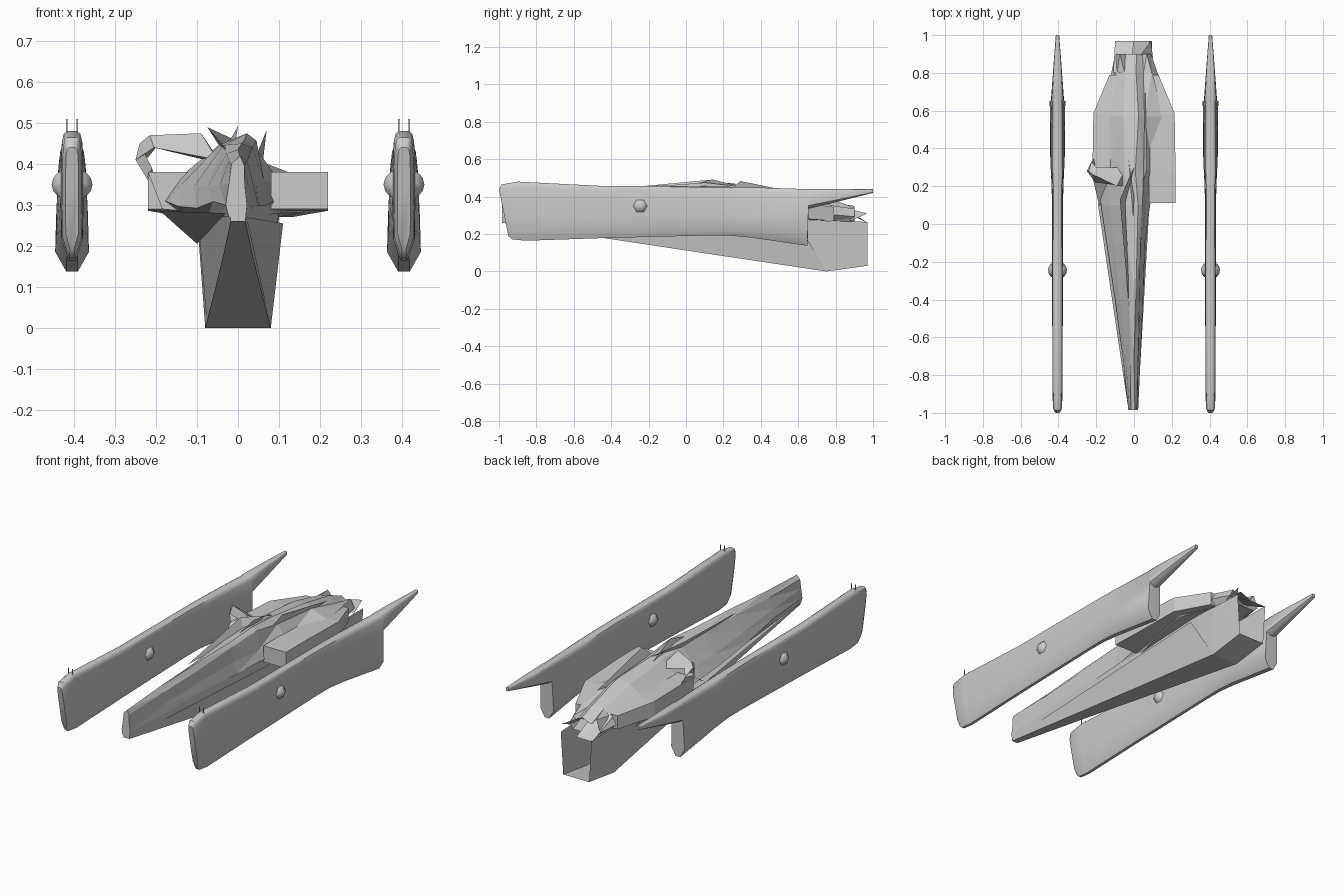
import bpy, bmesh, random

random.seed(4)


def make_object(name, bm, smooth=False):
    bmesh.ops.recalc_face_normals(bm, faces=bm.faces)
    mesh = bpy.data.meshes.new(name)
    bm.to_mesh(mesh)
    bm.free()
    ob = bpy.data.objects.new(name, mesh)
    bpy.context.collection.objects.link(ob)
    if smooth:
        bpy.ops.object.select_all(action='DESELECT')
        ob.select_set(True)
        bpy.context.view_layer.objects.active = ob
        bpy.ops.object.shade_smooth_by_angle(angle=0.7)
    return ob


def loft(name, rings, smooth=False, triangles=False, closed=True, rear_cap=True):
    bm = bmesh.new()
    rows = [[bm.verts.new(p) for p in ring] for ring in rings]
    n = len(rows[0])
    for a, b in zip(rows, rows[1:]):
        for i in range(n if closed else n - 1):
            j = (i + 1) % n
            bm.faces.new((a[i], a[j], b[j], b[i]))
    bm.faces.new(rows[0])
    if rear_cap:
        bm.faces.new(rows[-1])
    if triangles:
        bmesh.ops.triangulate(bm, faces=bm.faces)
    return make_object(name, bm, smooth)


def box(name, x, y, z):
    rings = [[(x[0], yy, z[0]), (x[1], yy, z[0]), (x[1], yy, z[1]), (x[0], yy, z[1])] for yy in y]
    return loft(name, rings)


def shard(name, pts):
    bm = bmesh.new()
    bm.faces.new([bm.verts.new(p) for p in pts])
    bmesh.ops.triangulate(bm, faces=bm.faces)
    return make_object(name, bm)


# Side pods: y at top, y at bottom, top z, bottom z, top half width, bottom half width
stations = [
    (-1.0, -0.95, 0.44, 0.19, 0.016, 0.016),
    (-0.985, -0.93, 0.465, 0.172, 0.024, 0.024),
    (-0.9, -0.86, 0.48, 0.164, 0.027, 0.027),
    (-0.45, -0.45, 0.457, 0.178, 0.028, 0.028),
    (0.1, 0.1, 0.455, 0.192, 0.028, 0.029),
    (0.22, 0.22, 0.453, 0.193, 0.03, 0.034),
    (0.34, 0.34, 0.45, 0.182, 0.031, 0.042),
    (0.65, 0.65, 0.44, 0.137, 0.03, 0.046),
    (0.655, 0.655, 0.44, 0.335, 0.029, 0.038),
    (0.8, 0.8, 0.44, 0.37, 0.022, 0.026),
    (1.0, 1.0, 0.44, 0.42, 0.009, 0.009),
]
# Height fraction, width factor round the pod section
section = [(0, 0.3), (0.16, 0.95), (0.45, 1.0), (0.7, 1.0), (0.92, 0.92), (0.98, 0.75), (1, 0.45)]


def pod_ring(cx, yt, yb, zt, zb, wt, wb):
    side = [(f, (wb + (wt - wb) * f) * k) for f, k in section]
    loop = side + [(f, -w) for f, w in reversed(side)]
    return [(cx + w, yb + (yt - yb) * f, zb + (zt - zb) * f) for f, w in loop]


for side_name, s in (("left", -1), ("right", 1)):
    cx = 0.405 * s
    loft(side_name + "_pod", [pod_ring(cx, *st) for st in stations], smooth=True)
    # Round bulge through the pod and the two antennas
    bm = bmesh.new()
    bmesh.ops.create_uvsphere(bm, u_segments=6, v_segments=8, radius=0.05)
    for v in bm.verts:
        x, y, z = v.co
        v.co = (cx + z, y * 0.95 - 0.245, x * 0.92 + 0.35)
    make_object(side_name + "_pod_bulge", bm, smooth=True)
    for k in (-0.013, 0.013):
        box(side_name + "_antenna", (cx + k - 0.002, cx + k + 0.002), (-0.902, -0.9), (0.46, 0.51))

# Keel trough, open at top and rear: y, bottom half width, bottom z, top half width, top z
keel = [(-0.985, 0.018, 0.26, 0.022, 0.3), (-0.45, 0.035, 0.18, 0.045, 0.3),
        (0.1, 0.055, 0.097, 0.075, 0.3), (0.65, 0.076, 0.015, 0.1, 0.29),
        (0.75, 0.08, 0.0, 0.1, 0.27), (0.97, 0.08, 0.03, 0.095, 0.265)]
loft("keel", [[(-t, y, zt), (-b, y, z), (b, y, z), (t, y, zt)] for y, b, z, t, zt in keel],
     triangles=True, closed=False, rear_cap=False)

# Faceted upper hull: y, left and right half widths, shoulder z, ridge half width, ridge z
hull = [(-0.985, 0.03, 0.022, 0.27, 0.016, 0.42), (-0.7, 0.06, 0.035, 0.27, 0.022, 0.435),
        (-0.4, 0.1, 0.048, 0.27, 0.028, 0.45), (-0.1, 0.145, 0.058, 0.27, 0.035, 0.46),
        (0.1, 0.175, 0.085, 0.275, 0.045, 0.475), (0.28, 0.19, 0.14, 0.28, 0.05, 0.455),
        (0.57, 0.19, 0.205, 0.28, 0.055, 0.43), (0.8, 0.12, 0.125, 0.27, 0.05, 0.38),
        (0.9, 0.1, 0.09, 0.26, 0.045, 0.34)]
rings = []
for y, l, r, z, w, top in hull:
    j = lambda: random.uniform(-0.01, 0.01) if y > -0.9 else 0
    rings.append([(-l * 0.75, y, z), (r * 0.75, y, z), (r, y, z + 0.03 + j()),
                  (r * 0.75, y, z + 0.08 + j()), (w, y, top - 0.025 + j()),
                  (w * 0.3 + j(), y, top), (-w, y, top - 0.02 + j()),
                  (-l * 0.75, y, z + 0.08 + j()), (-l, y, z + 0.03 + j())])
loft("upper_hull", rings, triangles=True, rear_cap=False)

# Side boxes, tapering in at the rear
for name, s, y0, w in (("left_side_box", -1, 0.25, 0.22), ("right_side_box", 1, 0.11, 0.22)):
    rings = []
    for y, outer, lo, hi in ((y0, w, 0.29, 0.38), (0.28, w, 0.285, 0.38),
                             (0.585, 0.215, 0.285, 0.37), (0.79, 0.13, 0.27, 0.345)):
        rings.append([(s * 0.08, y, lo), (s * outer, y, lo), (s * outer, y, hi), (s * 0.08, y, hi)])
    loft(name, rings, triangles=True)
shard("left_box_front", [(-0.08, 0.1, 0.28), (-0.185, 0.1, 0.29), (-0.22, 0.25, 0.38), (-0.08, 0.25, 0.38)])

# Bent arm on the left shoulder
loft("left_arm", [
    [(-0.04, 0.3, 0.4), (-0.05, 0.2, 0.41), (-0.09, 0.2, 0.475)],
    [(-0.2, 0.3, 0.44), (-0.205, 0.22, 0.44), (-0.215, 0.26, 0.47)],
    [(-0.225, 0.33, 0.41), (-0.25, 0.28, 0.41), (-0.24, 0.28, 0.45)],
    [(-0.2, 0.36, 0.35), (-0.22, 0.25, 0.36), (-0.21, 0.3, 0.39)]])

# Torn panels standing out from the hull
shard("ridge_fin", [(-0.03, -0.4, 0.44), (-0.075, 0.13, 0.49), (0.0, 0.3, 0.455), (-0.03, 0.1, 0.42)])
shard("centre_fin", [(-0.01, -0.1, 0.43), (0.0, 0.14, 0.492), (-0.03, 0.35, 0.44)])
shard("right_fin", [(0.02, 0.15, 0.36), (0.07, 0.29, 0.483), (0.06, 0.7, 0.4)])
shard("left_lower_panel", [(-0.19, 0.1, 0.285), (-0.1, 0.6, 0.205), (-0.03, -0.98, 0.28)])
shard("right_lower_panel", [(0.08, 0.75, 0.0), (0.11, 0.6, 0.255), (0.02, -0.98, 0.27)])
shard("rear_left_plate", [(-0.1, 0.97, 0.26), (0.0, 0.97, 0.26), (-0.02, 0.8, 0.37), (-0.11, 0.8, 0.34)])
shard("rear_right_plate", [(0.09, 0.97, 0.31), (0.1, 0.88, 0.27), (0.0, 0.85, 0.34)])
